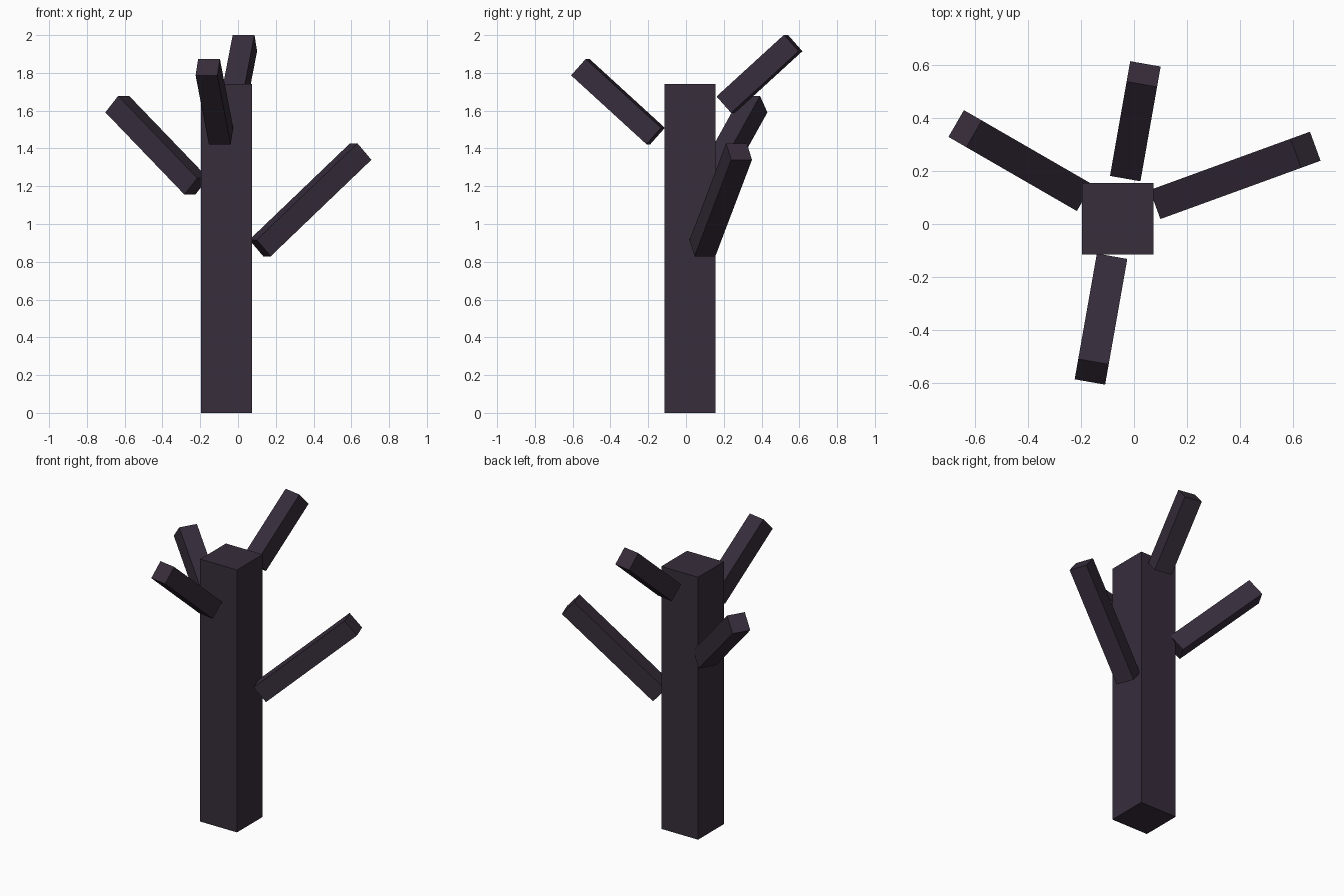
import bpy
import math
from mathutils import Matrix, Vector

if "Cube" in bpy.data.objects:
    bpy.data.objects.remove(bpy.data.objects["Cube"])

# Single dark bark colour
bark = bpy.data.materials.new("dark_bark")
bark.diffuse_color = (0.038, 0.026, 0.044, 1)
bark.use_nodes = True
bark.node_tree.nodes["Principled BSDF"].inputs["Base Color"].default_value = bark.diffuse_color


def box(name, size, matrix):
    bpy.ops.mesh.primitive_cube_add(size=1)
    ob = bpy.context.object
    ob.name = name
    ob.data.transform(matrix @ Matrix.Diagonal((*size, 1)))
    ob.data.materials.append(bark)
    return ob


# Square trunk
box("trunk", (0.27, 0.27, 1.74), Matrix.Translation((-0.062, 0.02, 0.87)))

# Straight square branches: centre, compass angle, length; all rise at the same slope
RISE = math.radians(42)
THICK = 0.117
branches = {
    "right_branch": ((0.383, 0.184, 1.128), 20, 0.763),
    "back_branch": ((0.005, 0.389, 1.795), 80, 0.488),
    "left_branch": ((-0.43, 0.24, 1.417), 150, 0.65),
    "front_branch": ((-0.125, -0.36, 1.648), 260, 0.545),
}
for name, (centre, angle, length) in branches.items():
    m = (Matrix.Translation(Vector(centre))
         @ Matrix.Rotation(math.radians(angle), 4, 'Z')
         @ Matrix.Rotation(-RISE, 4, 'Y'))
    box(name, (length, THICK, THICK), m)
